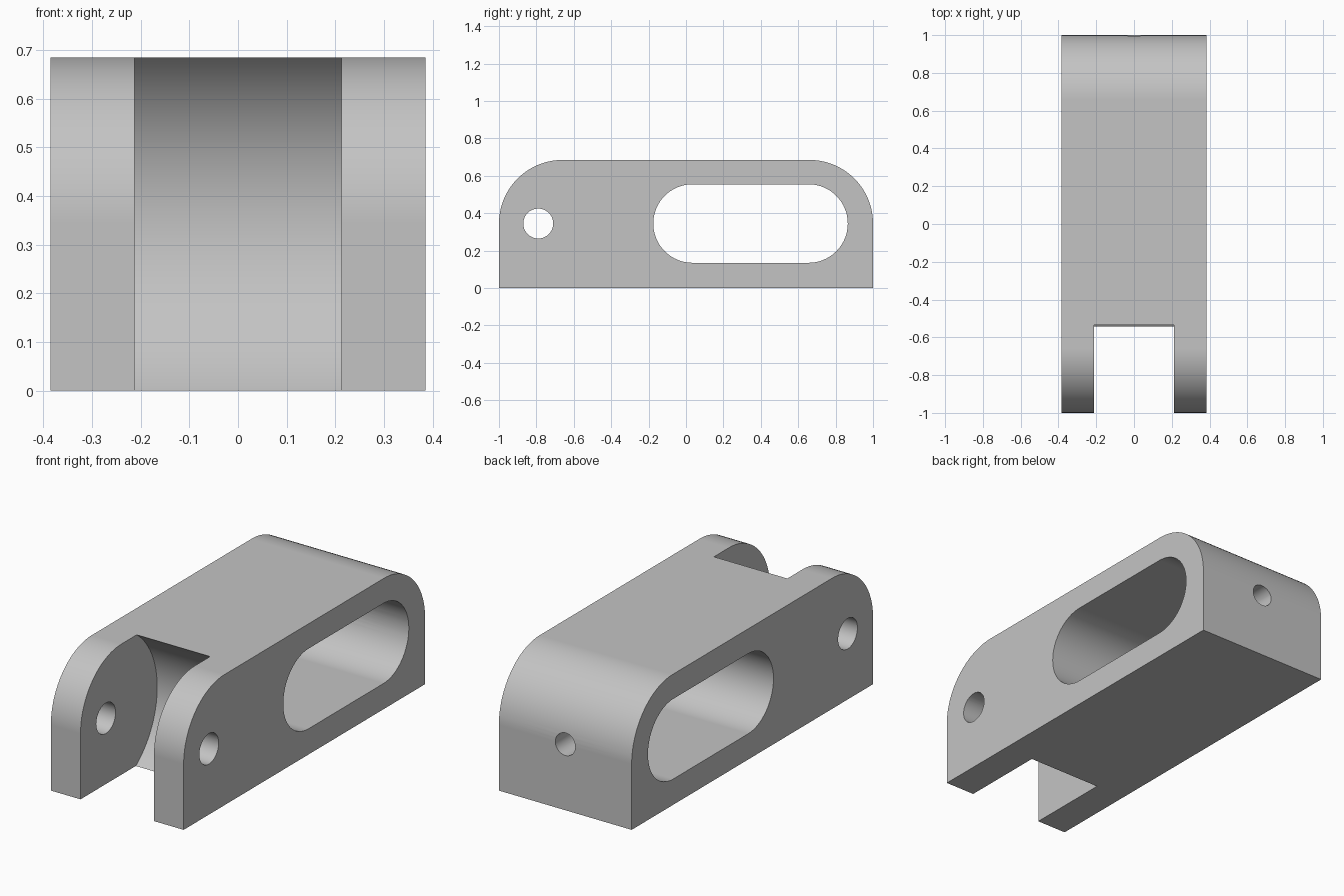
import bpy
import bmesh
from math import cos, sin, pi

cube = bpy.data.objects.get("Cube")
if cube:
    bpy.data.objects.remove(cube, do_unlink=True)

HALF_WIDTH, HEIGHT, AXIS_Z = 0.385, 0.685, 0.345
ROUND = HEIGHT - AXIS_Z

grey = bpy.data.materials.new("plain grey")
grey.use_nodes = True
grey.diffuse_color = (0.55, 0.55, 0.55, 1)
grey.node_tree.nodes["Principled BSDF"].inputs["Base Color"].default_value = grey.diffuse_color


def arc(cy, cz, r, start, end, steps):
    """Points of an arc in the side (y, z) plane."""
    angles = [start + (end - start) * i / steps for i in range(steps + 1)]
    return [(cy + r * cos(a), cz + r * sin(a)) for a in angles]


def extrude_side(name, points, half):
    """Solid made by extruding a side profile across x."""
    bm = bmesh.new()
    face = bm.faces.new([bm.verts.new((-half, y, z)) for y, z in points])
    moved = bmesh.ops.extrude_face_region(bm, geom=[face])["geom"]
    verts = [v for v in moved if isinstance(v, bmesh.types.BMVert)]
    bmesh.ops.translate(bm, verts=verts, vec=(2 * half, 0, 0))
    bmesh.ops.recalc_face_normals(bm, faces=bm.faces)
    mesh = bpy.data.meshes.new(name)
    bm.to_mesh(mesh)
    bm.free()
    mesh.materials.append(grey)
    obj = bpy.data.objects.new(name, mesh)
    bpy.context.collection.objects.link(obj)
    return obj


def circle(cy, cz, r, steps):
    return arc(cy, cz, r, 0, 2 * pi, steps)[:-1]


# Block with rounded top corners
profile = [(-1, 0), (1, 0)]
profile += arc(1 - ROUND, AXIS_Z, ROUND, 0, pi / 2, 24)
profile += arc(-1 + ROUND, AXIS_Z, ROUND, pi / 2, pi, 24)
body = extrude_side("clevis_body", profile, HALF_WIDTH)

# Long slot through the sides
slot = arc(0.655, AXIS_Z, 0.21, -pi / 2, pi / 2, 32)
slot += arc(0.035, AXIS_Z, 0.21, pi / 2, 3 * pi / 2, 32)
cutters = [extrude_side("slot_cutter", slot, 0.5)]

# Fork gap with a hollow round wall, and the pin hole on the same axis
cutters.append(extrude_side("fork_gap_cutter", circle(-0.79, AXIS_Z, 0.425, 96), 0.213))
cutters.append(extrude_side("pin_hole_cutter", circle(-0.79, AXIS_Z, 0.08, 48), 0.5))

# Small hole from the back end into the slot
bpy.ops.mesh.primitive_cylinder_add(vertices=48, radius=0.058, depth=0.4,
                                    location=(0, 0.95, AXIS_Z), rotation=(pi / 2, 0, 0))
back_hole = bpy.context.object
back_hole.name = "back_hole_cutter"
back_hole.data.materials.append(grey)
cutters.append(back_hole)

# Cut the body, then drop the cutters
bpy.ops.object.select_all(action="DESELECT")
bpy.context.view_layer.objects.active = body
body.select_set(True)
for cutter in cutters:
    cutter.hide_render = True
    mod = body.modifiers.new(cutter.name, "BOOLEAN")
    mod.operation = "DIFFERENCE"
    mod.solver = "EXACT"
    mod.object = cutter
    bpy.ops.object.modifier_apply(modifier=mod.name)
    bpy.data.objects.remove(cutter, do_unlink=True)

# Smooth rounds, crisp edges, even flats
bpy.ops.object.shade_smooth_by_angle(angle=pi / 6)
weighted = body.modifiers.new("even_flats", "WEIGHTED_NORMAL")
weighted.keep_sharp = True
